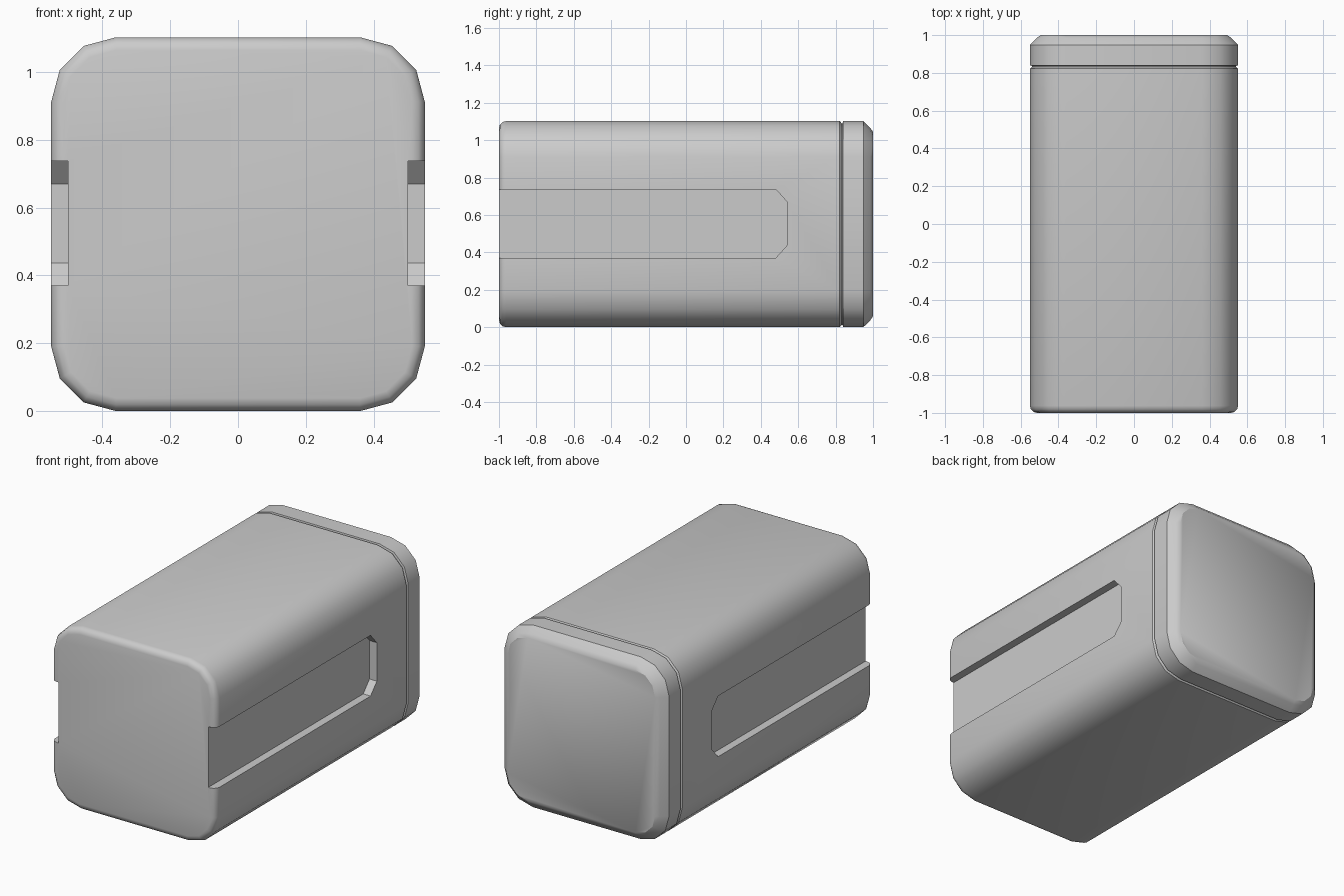
import bpy, bmesh, math

if "Cube" in bpy.data.objects:
    bpy.data.objects.remove(bpy.data.objects["Cube"])

H = 0.551          # half width of the square section
R = 0.191          # corner radius
SEG = 3            # facets per corner


def section(inset):
    """Rounded-square outline (x, z), shrunk by inset about the same corner centres."""
    c, r = H - R, R - inset
    pts = []
    for k, (sx, sz) in enumerate([(1, 1), (-1, 1), (-1, -1), (1, -1)]):
        for i in range(SEG + 1):
            a = math.radians(90 * k + 90 * i / SEG)
            pts.append((sx * c + r * math.cos(a), H + sz * c + r * math.sin(a)))
    return pts


def make_object(name, bm):
    bmesh.ops.recalc_face_normals(bm, faces=bm.faces)
    mesh = bpy.data.meshes.new(name)
    bm.to_mesh(mesh)
    bm.free()
    obj = bpy.data.objects.new(name, mesh)
    bpy.context.collection.objects.link(obj)
    return obj


def loft(name, rings):
    """Closed skin through a list of vertex-coordinate rings."""
    bm = bmesh.new()
    loops = [[bm.verts.new(p) for p in ring] for ring in rings]
    for a, b in zip(loops, loops[1:]):
        n = len(a)
        for i in range(n):
            bm.faces.new((a[i], a[(i + 1) % n], b[(i + 1) % n], b[i]))
    bm.faces.new(loops[0])
    bm.faces.new(loops[-1])
    return make_object(name, bm)


# Casing: rounded front edge, long body, seam groove, chamfered end cap
B = 0.038
stations = [(-1 + B * (1 - math.cos(math.radians(t))), B * (1 - math.sin(math.radians(t))))
            for t in (0, 30, 60, 90)]
stations += [(0.822, 0), (0.832, 0.012), (0.837, 0.012), (0.84, 0),
             (0.948, 0), (0.985, 0.036), (1.0, 0.058)]
casing = loft("casing", [[(x, y, z) for x, z in section(d)] for y, d in stations])

# Side slots: open at the front, clipped corners at the rear
slot = [(-1.1, 0.37), (0.48, 0.37), (0.54, 0.437), (0.54, 0.67), (0.48, 0.737), (-1.1, 0.737)]
for side, label in ((1, "right"), (-1, "left")):
    cutter = loft(label + "_slot_cutter",
                  [[(side * x, y, z) for y, z in slot] for x in (0.502, 0.7)])
    mod = casing.modifiers.new(label + "_slot", 'BOOLEAN')
    mod.operation = 'DIFFERENCE'
    mod.solver = 'EXACT'
    mod.object = cutter
    cutter.hide_render = True
    bpy.context.view_layer.objects.active = casing
    bpy.ops.object.modifier_apply(modifier=mod.name)
    bpy.data.objects.remove(cutter)

# Soft corners, crisp seam and slot edges
bpy.ops.object.select_all(action='DESELECT')
casing.select_set(True)
bpy.context.view_layer.objects.active = casing
bpy.ops.object.shade_smooth_by_angle(angle=math.radians(35))
